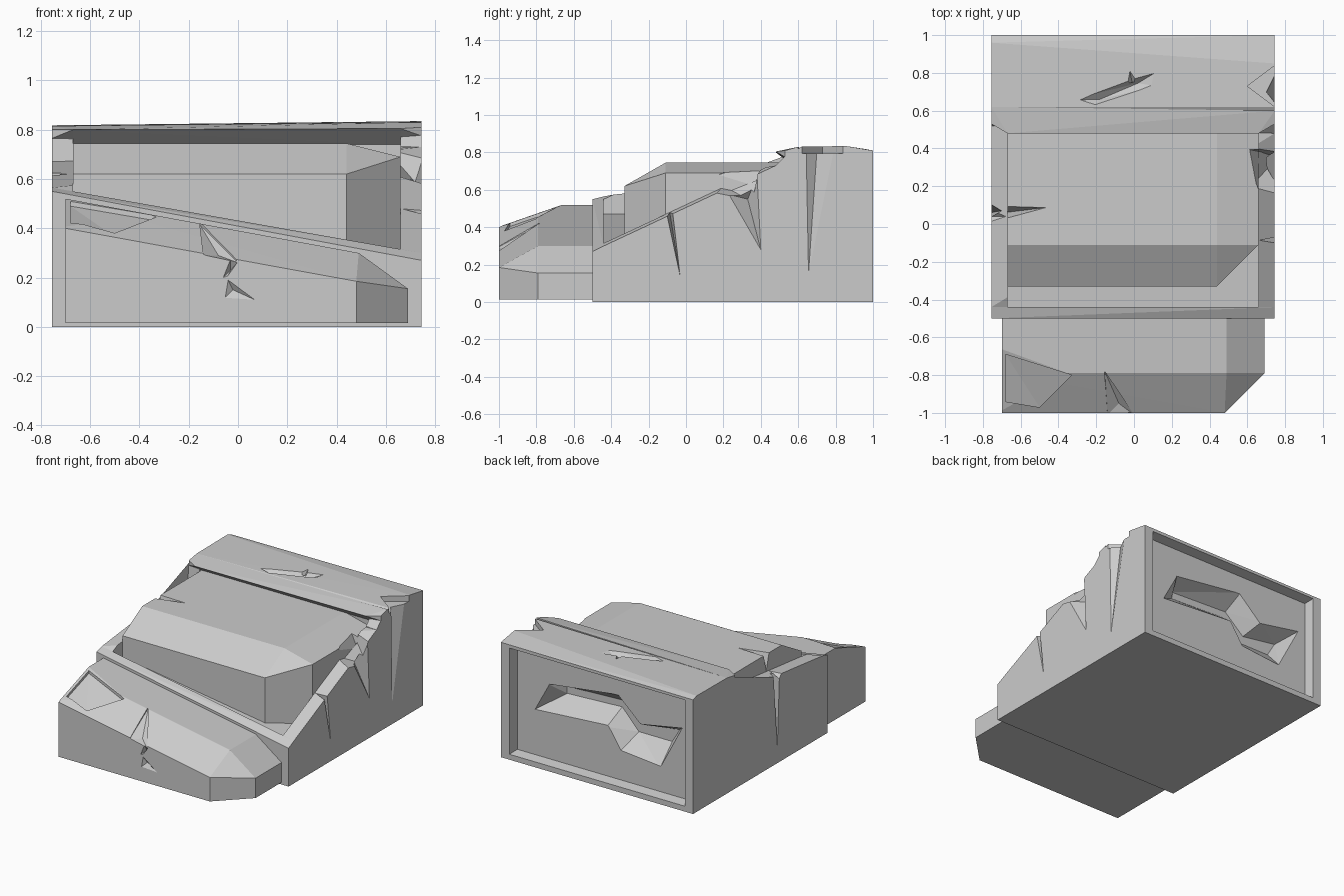
import bpy, bmesh


def finish(name, bm):
    bmesh.ops.recalc_face_normals(bm, faces=bm.faces)
    me = bpy.data.meshes.new(name)
    bm.to_mesh(me)
    bm.free()
    ob = bpy.data.objects.new(name, me)
    bpy.context.collection.objects.link(ob)
    return ob


def hull(name, pts):
    """Convex faceted solid through the given points."""
    bm = bmesh.new()
    for p in pts:
        bm.verts.new(p)
    bmesh.ops.convex_hull(bm, input=bm.verts)
    loose = [v for v in bm.verts if not v.link_faces]
    bmesh.ops.delete(bm, geom=loose, context='VERTS')
    return finish(name, bm)


def loft(name, a, b):
    """Solid between two matching closed outlines."""
    bm = bmesh.new()
    va, vb = [bm.verts.new(p) for p in a], [bm.verts.new(p) for p in b]
    n = len(a)
    for i in range(n):
        j = (i + 1) % n
        bm.faces.new((va[i], va[j], vb[j], vb[i]))
    bm.faces.new(va[::-1])
    bm.faces.new(vb)
    bmesh.ops.triangulate(bm, faces=bm.faces)
    return finish(name, bm)


def volume(me):
    bm = bmesh.new()
    bm.from_mesh(me)
    v = bm.calc_volume(signed=True)
    bm.free()
    return v


def cut(ob, cutter):
    """Subtract the cutter; keep the result only if it is still a sane solid."""
    cutter.hide_render = True
    old = volume(ob.data)
    for solver in ('MANIFOLD', 'EXACT'):
        backup = ob.data.copy()
        m = ob.modifiers.new("cut", 'BOOLEAN')
        m.operation, m.solver, m.object = 'DIFFERENCE', solver, cutter
        bpy.context.view_layer.objects.active = ob
        bpy.ops.object.modifier_apply(modifier=m.name)
        if .5 * old < volume(ob.data) < old - 1e-7:
            break
        ob.data = backup
    bpy.data.objects.remove(cutter, do_unlink=True)


def chip(ob, *pts):
    cut(ob, hull("chip_cutter", pts))


# Main body: left and right side profiles (y, z), lofted across
left = [(-.5, 0), (-.5, .55), (-.44, .565), (.52, .67), (.53, .765),
        (.62, .815), (.96, .818), (1, .805), (1, 0)]
right = [(-.5, 0), (-.5, .27), (-.44, .3), (.48, .73), (.53, .78),
         (.62, .832), (.85, .835), (1, .81), (1, 0)]
body = loft("stone_body", [(-.755, y, z) for y, z in left],
            [(.745, y, z) for y, z in right])

# Sunken tray in the top
chip(body, *[(x, y, z) for y in (-.44, .56)
             for x, z in ((-.67, .47), (.66, .27), (-.67, 1), (.66, 1))])

# Recessed back panel and the jagged gouge inside it
chip(body, *[(x, y, z) for y, e in ((1.001, .012), (.93, 0))
             for x in (-.68 - e, .665 + e) for z in (.05 - e, .775 + e)])
gouge = [(.42, .58), (-.125, .65), (-.30, .49), (-.63, .55),
         (-.455, .22), (-.14, .25), (-.04, .40), (.54, .36)]
inner = [(.36, .53), (-.10, .55), (-.25, .42), (-.52, .46),
         (-.46, .36), (-.20, .36), (-.07, .50), (.36, .48)]
cut(body, loft("gouge_cutter", [(x, .94, z) for x, z in gouge],
               [(x, .81, z) for x, z in inner]))

# Right side: corner notch, long splits and the broken rim
chip(body, *[(x, y, z) for z in (.795, .9)
             for x, y in ((.76, .61), (.76, .85), (.60, .73))])
chip(body, (.755, .63, .81), (.755, .81, .81), (.745, .655, .15), (.70, .70, .81))
chip(body, (.75, -.11, .50), (.75, -.075, .52), (.747, -.03, .13), (.66, -.09, .50))
chip(body, (.76, .15, .58), (.76, .39, .72), (.76, .35, .54), (.62, .40, .70),
     (.62, .2, .62), (.76, .2, .8), (.62, .3, .8))
chip(body, (.76, .21, .58), (.76, .39, .70), (.745, .40, .28), (.67, .33, .55))

# Left side: rim notch with a long split below
chip(body, (-.77, -.07, .70), (-.77, .17, .72), (-.66, .03, .70),
     (-.77, .04, .58), (-.68, .04, .62))
chip(body, (-.765, .03, .64), (-.765, .11, .64), (-.755, .06, .11), (-.70, .07, .64))

# Chipped star crack on the top slab
chip(body, (-.35, .655, .84), (-.22, .615, .84), (.12, .73, .84),
     (.16, .83, .85), (0, .78, .84), (-.18, .66, .79), (.02, .745, .79))
chip(body, (-.03, .85, .85), (-.05, .74, .85), (.03, .76, .85), (-.01, .75, .79))

# Lip of the slab overhanging the back of the tray, undercut below
hull("back_lip", [(-.67, .48, .80), (.66, .48, .805), (-.67, .56, .74), (.66, .56, .74),
                  (-.755, .53, .765), (.745, .53, .775), (-.755, .53, .80), (.745, .53, .81),
                  (-.755, .62, .815), (.745, .60, .83), (-.755, .62, .76), (.745, .60, .76)])

# Raised middle step inside the tray, with a clipped front right corner
step = hull("middle_step", [
    (x, y, .28) for x, y in ((-.67, -.33), (.44, -.33), (.66, -.11), (.66, .56), (-.67, .56))
] + [(-.67, -.33, .62), (.44, -.33, .62), (.66, -.11, .69), (.66, .56, .69),
     (.44, -.11, .745), (.44, .56, .745), (-.67, -.11, .745), (-.67, .56, .745)])
chip(step, (-.69, .02, .77), (-.69, .10, .77), (-.44, .09, .76), (-.69, .06, .62))
chip(step, (.68, .2, .78), (.68, .41, .78), (.58, .40, .76), (.68, .38, .58), (.68, .12, .66))

# Front step: slanted top, bevelled front and clipped corner
front = hull("front_step", [
    (x, y, .015) for x, y in ((-.7, -1), (.48, -1), (.69, -.79), (.69, -.5), (-.7, -.5))
] + [(-.7, -1, .40), (.48, -1, .185), (.69, -.79, .155), (.69, -.5, .155),
     (.49, -.79, .30), (.49, -.5, .30), (-.7, -.79, .52), (-.7, -.5, .52)])
chip(front, (-.71, -.65, .525), (-.31, -.79, .453), (-.71, -1.01, .40), (-.71, -.8, .65))
chip(front, *[(x, y, z + h) for h in (-.02, .12) for x, y, z in (
    (-.68, -.69, .51), (-.33, -.80, .45), (-.5, -.97, .385), (-.68, -.94, .425))])

# Zigzag crack down the front
chip(front, (-.16, -.78, .46), (-.14, -1.01, .46), (0, -1.01, .46),
     (-.155, -.78, .415), (-.14, -1.01, .29), (0, -1.01, .26), (-.08, -.95, .29))
chip(front, (-.03, -1.01, .29), (.005, -1.01, .27), (-.045, -1.01, .20), (-.07, -1.01, .19),
     (-.03, -.97, .23))
chip(front, (-.05, -1.01, .21), (.09, -1.005, .10), (-.06, -1.005, .11), (-.02, -.98, .15))
